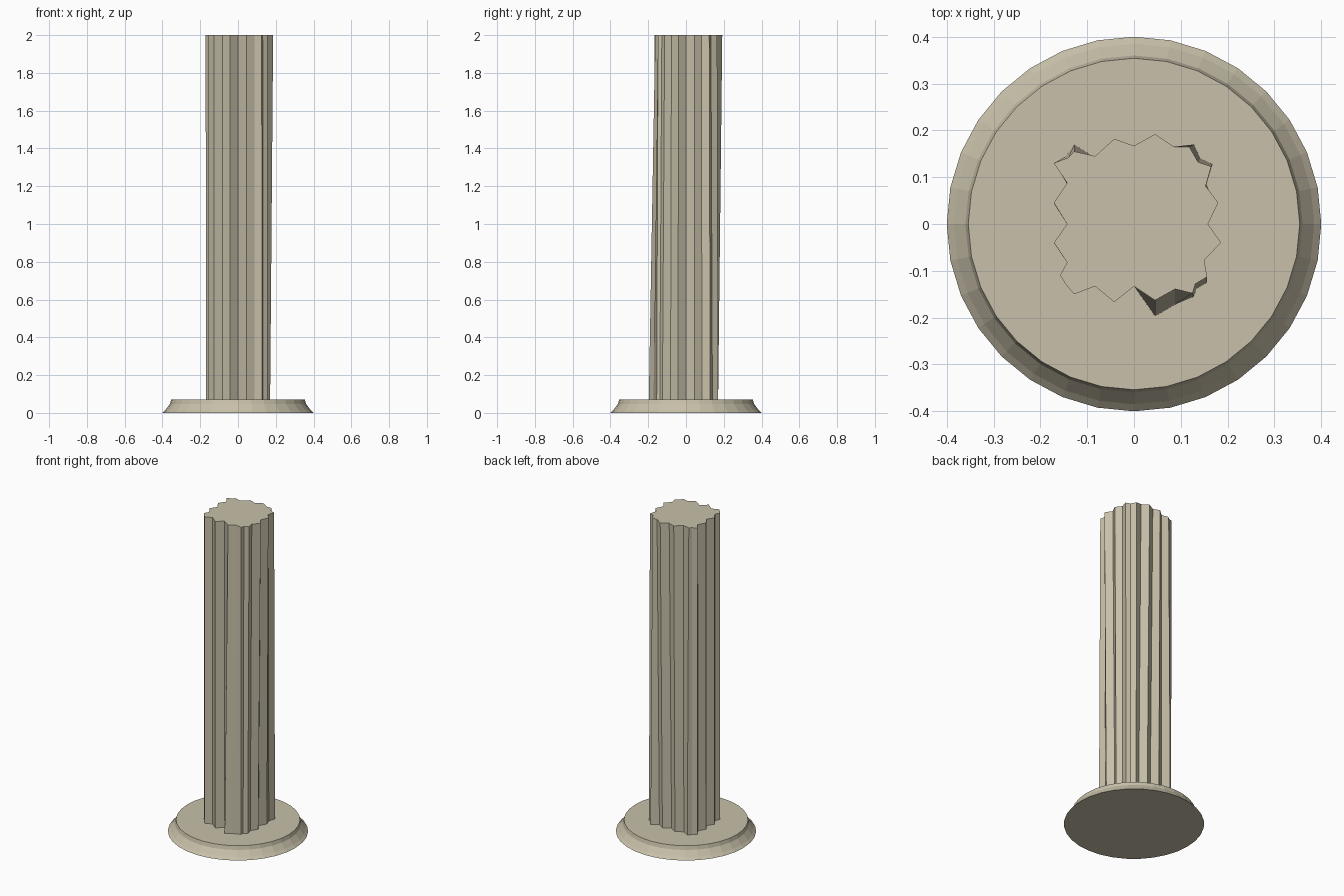
import bpy, bmesh
from math import cos, sin, pi


def make_object(name, rings):
    """Skin a stack of equal-length rings and cap both ends."""
    bm = bmesh.new()
    loops = [[bm.verts.new(p) for p in ring] for ring in rings]
    n = len(loops[0])
    for lo, hi in zip(loops, loops[1:]):
        for i in range(n):
            j = (i + 1) % n
            bm.faces.new((lo[i], lo[j], hi[j], hi[i]))
    bm.faces.new(loops[0][::-1])
    bm.faces.new(loops[-1])
    bmesh.ops.recalc_face_normals(bm, faces=bm.faces)
    mesh = bpy.data.meshes.new(name)
    bm.to_mesh(mesh)
    bm.free()
    obj = bpy.data.objects.new(name, mesh)
    bpy.context.collection.objects.link(obj)
    mat = bpy.data.materials.get("stone") or bpy.data.materials.new("stone")
    mat.diffuse_color = (0.58, 0.53, 0.40, 1)
    mesh.materials.append(mat)
    return obj


# Round base with a sloped rim
SIDES = 32
profile = [(0.40, 0.0), (0.385, 0.015), (0.36, 0.048), (0.354, 0.072)]
make_object("base", [[(r * cos(2 * pi * i / SIDES), r * sin(2 * pi * i / SIDES), z)
                      for i in range(SIDES)] for r, z in profile])

# Weathered fluted shaft: alternating ridges and grooves, anticlockwise from +x
top = [(.158, 0), (.18, .045), (.153, .081), (.165, .123), (.137, .132), (.118, .165),
       (.086, .165), (.045, .192), (0, .167), (-.042, .182), (-.083, .145), (-.128, .155),
       (-.14, .142), (-.171, .13), (-.143, .088), (-.171, .045), (-.143, 0), (-.171, -.04),
       (-.143, -.082), (-.158, -.11), (-.145, -.13), (-.128, -.15), (-.083, -.133),
       (-.042, -.167), (0, -.133), (.045, -.163), (.088, -.139), (.125, -.148),
       (.131, -.128), (.156, -.113), (.15, -.077), (.186, -.04)]
bottom = [(.143, 0), (.17, .045), (.155, .085), (.168, .128), (.142, .14), (.128, .17),
          (.085, .143), (.045, .17), (0, .143), (-.042, .17), (-.085, .143), (-.128, .17),
          (-.145, .145), (-.168, .128), (-.143, .085), (-.17, .042), (-.143, 0), (-.17, -.042),
          (-.143, -.082), (-.158, -.11), (-.14, -.13), (-.128, -.15), (-.083, -.133),
          (-.042, -.167), (0, -.133), (.045, -.197), (.088, -.172), (.128, -.155),
          (.133, -.139), (.156, -.125), (.143, -.082), (.17, -.042)]
make_object("fluted_shaft", [[(x, y, 0.06) for x, y in bottom],
                             [(x, y, 2.0) for x, y in top]])
